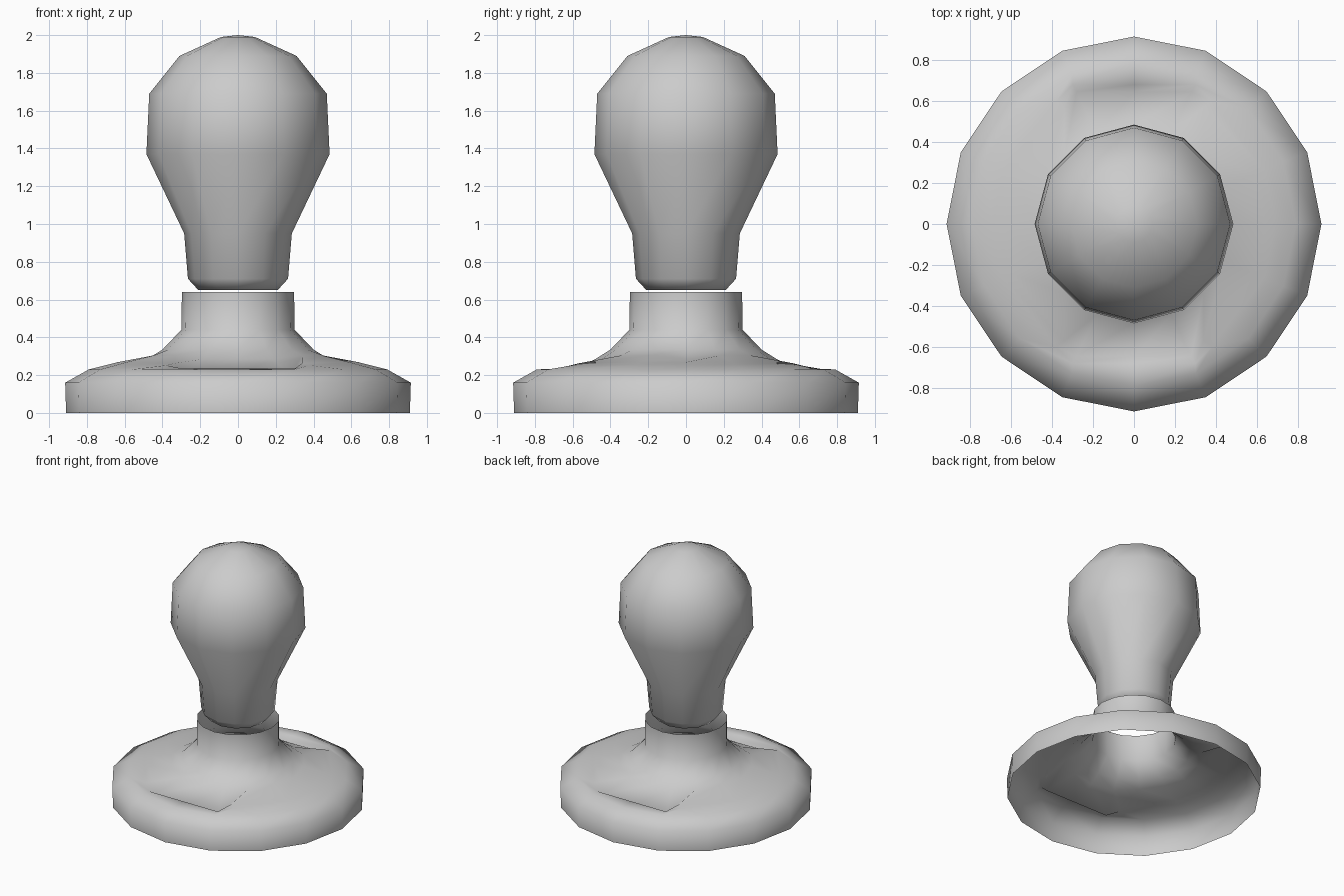
import bpy, bmesh
from math import sin, cos, pi

if "Cube" in bpy.data.objects:
    bpy.data.objects.remove(bpy.data.objects["Cube"])


def lathe(name, profile, segs, cap_bottom=False, apex=None, shape=None):
    """Revolve (radius, z) rings about z; shape(bm_rings) may edit the rings."""
    bm = bmesh.new()
    rings = []
    for r, z in profile:
        rings.append([bm.verts.new((r * cos(2 * pi * k / segs),
                                    r * sin(2 * pi * k / segs), z))
                      for k in range(segs)])
    if shape:
        shape(rings)
    for a, b in zip(rings, rings[1:]):
        for k in range(segs):
            n = (k + 1) % segs
            bm.faces.new((a[k], a[n], b[n], b[k]))
    if cap_bottom:
        bm.faces.new(rings[0][::-1])
    if apex is not None:
        top = bm.verts.new((0, 0, apex))
        for k in range(segs):
            bm.faces.new((rings[-1][k], rings[-1][(k + 1) % segs], top))
    for f in bm.faces:
        f.smooth = True
    mesh = bpy.data.meshes.new(name)
    bm.to_mesh(mesh)
    bm.free()
    obj = bpy.data.objects.new(name, mesh)
    bpy.context.collection.objects.link(obj)
    return obj


# Front and back pockets plus small side dimples pressed into the base
def press_pockets(rings):
    lip, floor, inner = rings[3], rings[4], rings[5]
    for s, mid in ((1, 4), (-1, 12)):
        for d in (-2, -1, 0, 1, 2):
            side = (d > 0) - (d < 0)
            k = mid + d
            x = -s * side
            if abs(d) == 2:      # pocket side walls
                lip[k].co = (x * 0.38, s * 0.60, 0.252)
                floor[k].co = (x * 0.34, s * 0.57, 0.262)
            else:                # straight lip and sunken floor
                lip[k].co = (x * 0.30, s * 0.68, 0.235)
                floor[k].co = (x * 0.28, s * 0.645, 0.20)
                inner[k].co.z = 0.285
    for k in (0, 8):
        inner[k].co.z -= 0.02


# Hollow base shell, open underneath and at the collar
lathe("base_shell",
      [(0.91, 0.0), (0.915, 0.16), (0.79, 0.23), (0.69, 0.255), (0.64, 0.268),
       (0.48, 0.305), (0.40, 0.335), (0.30, 0.44), (0.297, 0.64)],
      16, shape=press_pockets)

# Bulb-shaped grip
lathe("grip_knob",
      [(0.21, 0.65), (0.265, 0.71), (0.285, 0.95), (0.485, 1.37),
       (0.47, 1.69), (0.31, 1.89), (0.09, 1.99)],
      12, cap_bottom=True, apex=2.0)
